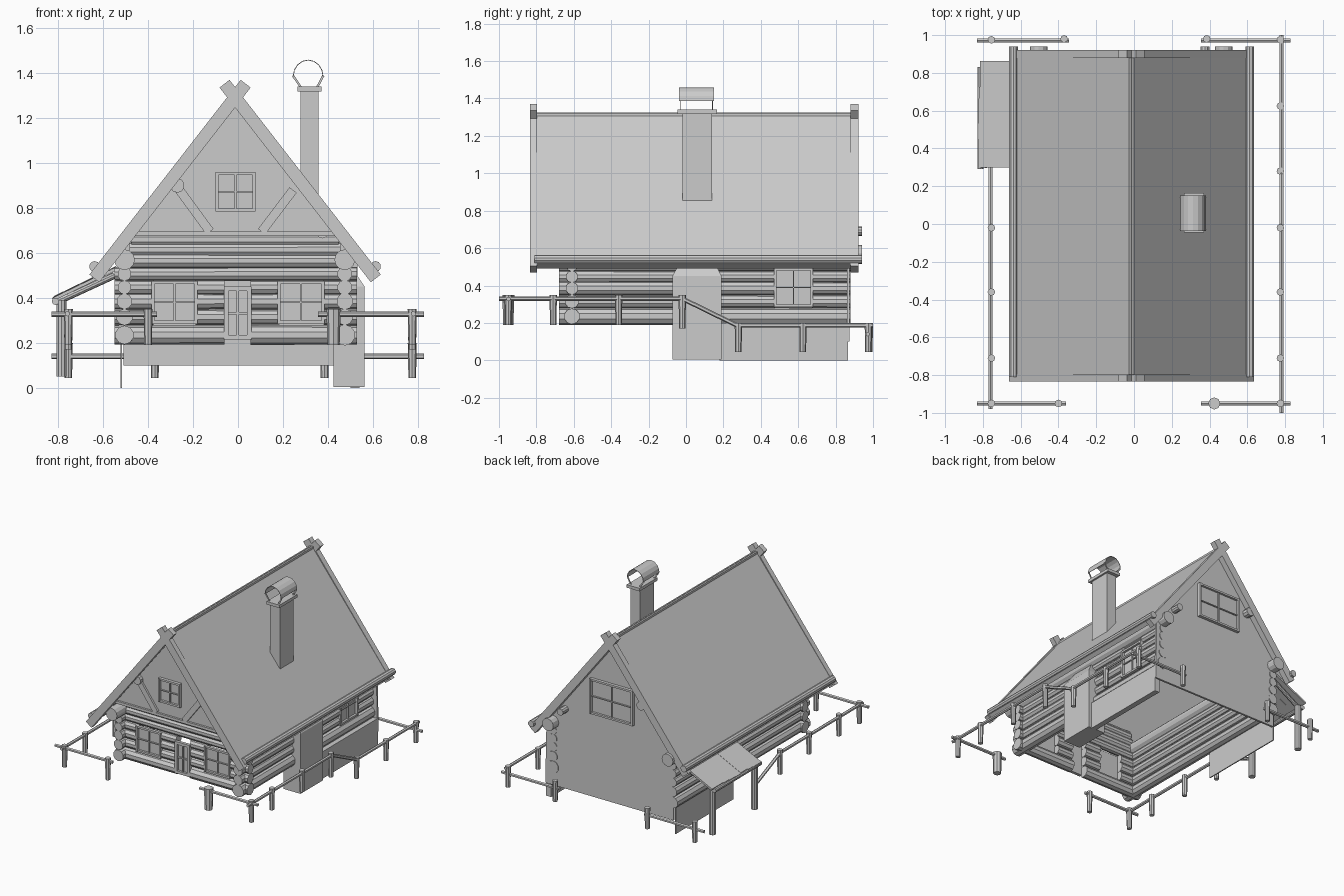
import bpy, bmesh, random
from math import cos, sin, pi
from mathutils import Vector, Matrix

if "Cube" in bpy.data.objects:
    bpy.data.objects.remove(bpy.data.objects["Cube"])

random.seed(4)
CX = -0.013                      # house centre line
RIDGE, SLOPE = 1.325, 1.27       # roof top height and steepness


def finish(name, bm):
    bmesh.ops.recalc_face_normals(bm, faces=bm.faces)
    me = bpy.data.meshes.new(name)
    bm.to_mesh(me)
    bm.free()
    ob = bpy.data.objects.new(name, me)
    bpy.context.collection.objects.link(ob)
    return ob


def log(name, p, q, r1, r2=None, n=10):
    p, q = Vector(p), Vector(q)
    d = q - p
    bm = bmesh.new()
    m = Matrix.Translation((p + q) / 2) @ d.to_track_quat('Z', 'Y').to_matrix().to_4x4()
    bmesh.ops.create_cone(bm, cap_ends=True, segments=n, radius1=r1, radius2=r2 or r1,
                          depth=d.length, matrix=m)
    return finish(name, bm)


def add_box(bm, lo, hi):
    lo, hi = Vector(lo), Vector(hi)
    bmesh.ops.create_cube(bm, size=1, matrix=Matrix.Translation((lo + hi) / 2)
                          @ Matrix.Diagonal((*(hi - lo), 1)))


def box(name, lo, hi):
    bm = bmesh.new()
    add_box(bm, lo, hi)
    return finish(name, bm)


def prism(name, pts, y0, y1):
    """Extrude an x-z outline along y."""
    bm = bmesh.new()
    f = bm.faces.new([bm.verts.new((x, y0, z)) for x, z in pts])
    g = bmesh.ops.extrude_face_region(bm, geom=[f])
    bmesh.ops.translate(bm, vec=(0, y1 - y0, 0),
                        verts=[v for v in g['geom'] if isinstance(v, bmesh.types.BMVert)])
    return finish(name, bm)


def plank(name, a, b, w, y0, y1):
    """Straight board between two x-z points."""
    a, b = Vector(a), Vector(b)
    t = (b - a).normalized()
    n = Vector((-t.y, t.x)) * w / 2
    return prism(name, [a + n, b + n, b - n, a - n], y0, y1)


def window(name, x0, x1, z0, z1, y, out=-1, side=False, cols=2, rows=2, t=0.014):
    """Pane with frame and glazing bars; side=True turns it into the y-z plane."""
    bm = bmesh.new()

    def bar(a0, a1, b0, b1, d):
        lo, hi = sorted((y, y + out * d))
        if side:
            add_box(bm, (lo, a0, b0), (hi, a1, b1))
        else:
            add_box(bm, (a0, lo, b0), (a1, hi, b1))
    bar(x0, x1, z0, z1, 0.006)
    for i in range(cols + 1):
        h = t if i in (0, cols) else t * 0.5
        c = x0 + h / 2 + (x1 - x0 - h) * i / cols
        bar(c - h / 2, c + h / 2, z0, z1, 0.024 if h == t else 0.016)
    for i in range(rows + 1):
        h = t if i in (0, rows) else t * 0.5
        c = z0 + h / 2 + (z1 - z0 - h) * i / rows
        bar(x0, x1, c - h / 2, c + h / 2, 0.022 if h == t else 0.015)
    return finish(name, bm)


# Log walls: (height, radius), middle rows are cut by the openings
ROWS = [(0.235, 0.045), (0.315, 0.036), (0.385, 0.036), (0.447, 0.033), (0.507, 0.032)]


def rough(name, p, q, r):
    log(name, p, q, r * random.uniform(0.92, 1.05), r * random.uniform(0.92, 1.05))


for z, r in ROWS:
    spans = [(-0.55, 0.53)]
    if 0.3 < z < 0.46:
        spans = [(-0.55, -0.375), (-0.19, -0.06), (0.055, 0.185), (0.38, 0.53)]
    elif z < 0.3:
        spans = [(-0.55, -0.06), (0.055, 0.53)]
    for a, b in spans:
        rough("front_wall_log", (a, -0.61, z), (b, -0.61, z), r)
    rough("left_wall_log", (-0.505, -0.68, z), (-0.505, 0.88, z), r)
    spans = [(-0.68, 0.88)] if z < 0.3 else [(-0.68, 0.475), (0.675, 0.88)]
    for a, b in spans:
        rough("right_wall_log", (0.475, a, z), (0.475, b, z), r)
for z, w in ((0.565, 0.47), (0.615, 0.47), (0.66, 0.46)):
    rough("upper_front_log", (CX - w, -0.62, z), (CX + w, -0.62, z), 0.034)
for x in (-0.505, 0.475):
    log("wall_plate_log", (x, -0.76, 0.57), (x, 0.94, 0.57), 0.046, n=12)

# Openings
window("front_window_left", -0.385, -0.18, 0.285, 0.475, -0.625)
window("front_window_right", 0.175, 0.385, 0.285, 0.475, -0.625)
window("front_door", -0.063, 0.06, 0.215, 0.45, -0.63, t=0.02)
window("side_window", 0.47, 0.68, 0.285, 0.495, 0.487, out=1, side=True)
window("front_gable_window", -0.1, 0.078, 0.785, 0.96, -0.77)
window("back_gable_window", -0.19, 0.165, 0.72, 0.98, 0.875, out=1)

# Gables, back wall and foundation
zi = RIDGE - 0.055
prism("front_gable", [(CX - 0.46, 0.685), (CX + 0.46, 0.685), (CX, zi)], -0.77, -0.755)
plank("gable_sill", (CX - 0.46, 0.685), (CX + 0.46, 0.685), 0.02, -0.785, -0.6)
plank("gable_brace_left", (-0.275, 0.9), (-0.125, 0.695), 0.04, -0.785, -0.77)
plank("gable_brace_right", (0.245, 0.88), (0.105, 0.695), 0.04, -0.785, -0.77)
prism("back_wall", [(-0.51, 0.1), (0.54, 0.1), (0.53, zi - SLOPE * 0.543), (CX, zi),
                    (-0.51, zi - SLOPE * 0.497)], 0.86, 0.875)
box("foundation_left", (-0.523, 0.19, 0), (-0.515, 0.865, 0.2))
box("foundation_right", (0.5, 0.18, 0), (0.54, 0.865, 0.2))
log("purlin_left", (-0.27, -0.8, 0.9), (-0.27, 0.92, 0.9), 0.032)
log("purlin_right", (0.375, -0.74, 0.69), (0.375, 0.94, 0.69), 0.025)

# Roof slabs, crossed barge boards, eave and ridge poles
for s, tag in ((-1, "left"), (1, "right")):
    e = CX + s * 0.64
    ze = RIDGE - SLOPE * 0.64
    prism("roof_" + tag, [(CX, RIDGE), (e, ze), (e - s * 0.025, ze - 0.02), (CX, RIDGE - 0.055)],
          -0.80, 0.915)
    for y0, y1 in ((-0.835, -0.797), (0.88, 0.922)):
        plank("barge_board_" + tag, (CX - s * 0.047, 1.353), (CX + s * 0.626, 0.487), 0.056, y0, y1)
    log("eave_pole_" + tag, (CX + s * 0.625, -0.81, 0.54), (CX + s * 0.625, 0.94, 0.54), 0.024)
box("ridge_board", (CX - 0.014, -0.8, 1.29), (CX + 0.014, 0.915, 1.322))

# Chimney: battered base, stack, crown and arched cowl
bm = bmesh.new()
rings = []
for x0, x1, y0, y1, z in ((0.425, 0.563, -0.073, 0.19, 0.005), (0.425, 0.563, -0.073, 0.19, 0.45),
                          (0.425, 0.51, -0.03, 0.15, 0.53)):
    rings.append([bm.verts.new(c) for c in ((x0, y0, z), (x1, y0, z), (x1, y1, z), (x0, y1, z))])
for a, b in zip(rings, rings[1:]):
    for i in range(4):
        j = (i + 1) % 4
        bm.faces.new((a[i], a[j], b[j], b[i]))
bm.faces.new(rings[0])
bm.faces.new(rings[-1])
finish("chimney_base", bm)
box("chimney_stack", (0.278, -0.02, 0.78), (0.358, 0.14, 1.33))
box("chimney_crown", (0.265, -0.045, 1.318), (0.371, 0.165, 1.34))
arc = [(0.312 + r * 0.068 * cos(a), 1.386 + r * 0.074 * sin(a))
       for r, order in ((1, range(9)), (0.95, range(8, -1, -1))) for a in [pi * i / 8 for i in order]]
prism("chimney_cowl", arc, -0.038, 0.15)
for s in (-1, 1):
    for y in (-0.03, 0.14):
        plank("cowl_strut", (0.316 + s * 0.035, 1.335), (0.312 + s * 0.068, 1.39), 0.01, y, y + 0.004)

# Lean-to on the left: planks, beam and posts
y = 0.30
while y < 0.85:
    w = random.uniform(0.06, 0.09)
    d = random.uniform(0, 0.012)
    plank("lean_to_plank", (-0.825 + d, 0.392 + d), (-0.54, 0.53 + d / 2), 0.014, y, min(y + w, 0.862))
    y += w
log("lean_to_beam", (-0.812, 0.29, 0.385), (-0.812, 0.83, 0.385), 0.016)
log("lean_to_rafter", (-0.8, 0.8, 0.385), (-0.55, 0.83, 0.5), 0.015)
for y in (0.32, 0.81):
    log("lean_to_post", (-0.785, y, 0.05), (-0.785, y, 0.39), 0.024)


# Fence following the sloping ground
def post(x, y, r=0.02):
    lo, hi = (0.19, 0.35) if y < -0.1 else (0.17, 0.35) if y < 0.1 else (0.045, 0.2)
    log("fence_post", (x, y, lo), (x, y, hi), r * 0.85, r, 8)


def rail(*pts):
    for a, b in zip(pts, pts[1:]):
        log("fence_rail", a, b, 0.012, n=6)


for y in (-0.95, -0.71, -0.36, -0.02, 0.28, 0.625, 0.975):
    post(0.775, y)
for y in (-0.95, -0.71, -0.36, -0.02, 0.975):
    post(-0.755, y)
rail((0.78, -1.0, 0.33), (0.78, -0.02, 0.33), (0.78, 0.27, 0.188), (0.78, 1.0, 0.188))
rail((-0.76, -0.98, 0.33), (-0.76, -0.02, 0.33), (-0.76, 0.31, 0.188))
post(0.425, -0.95, 0.032)
post(-0.4, -0.95)
post(0.385, 0.98)
post(-0.37, 0.98)
rail((0.355, -0.95, 0.328), (0.828, -0.95, 0.328))
rail((-0.83, -0.95, 0.328), (-0.36, -0.95, 0.328))
rail((0.355, 0.972, 0.14), (0.828, 0.972, 0.14))
rail((-0.83, 0.972, 0.14), (-0.345, 0.972, 0.14))
